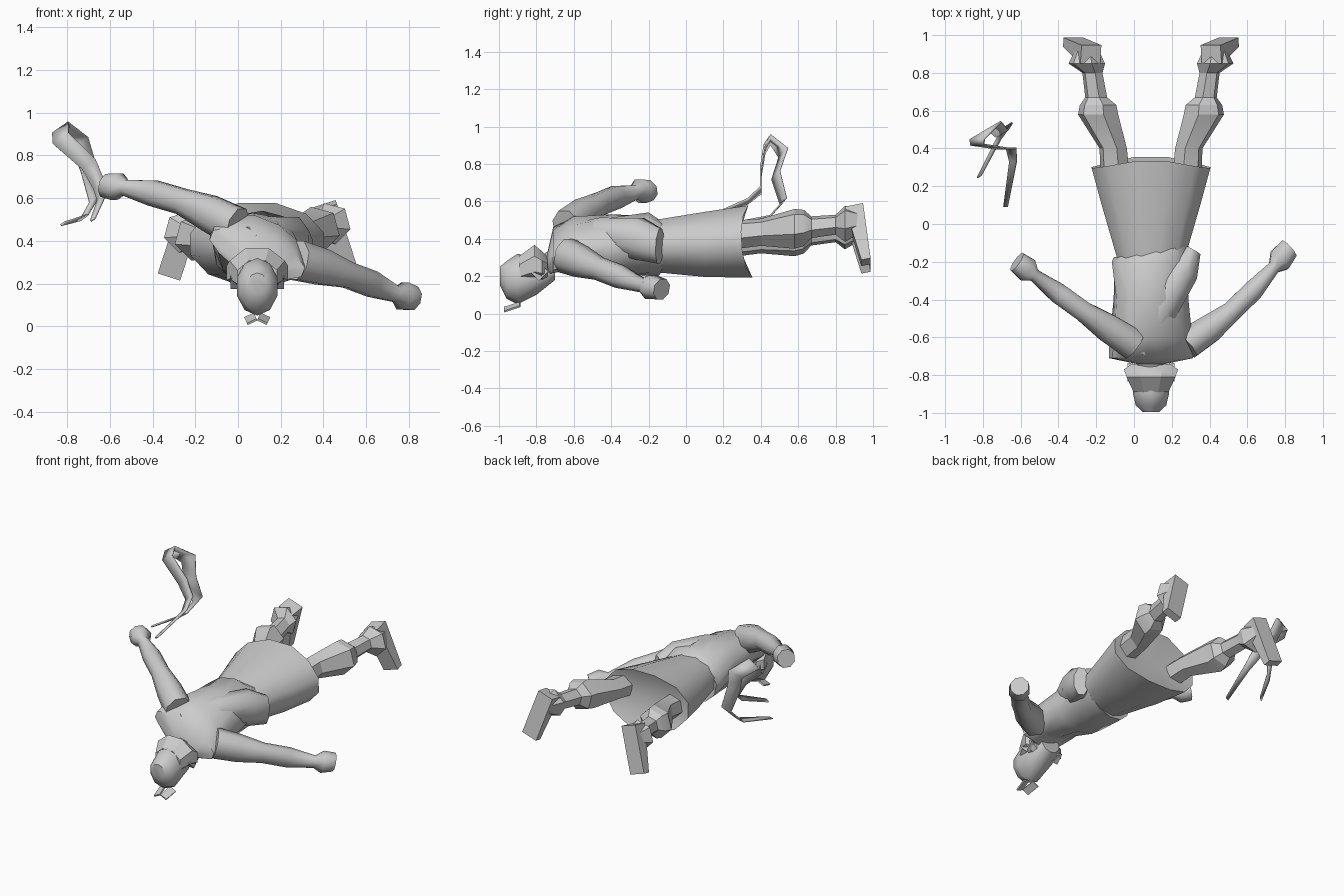
import bpy, bmesh, math
from mathutils import Vector, Matrix

cube = bpy.data.objects.get("Cube")
if cube:
    bpy.data.objects.remove(cube, do_unlink=True)

COLOUR = (0.6, 0.6, 0.6, 1)
grey = bpy.data.materials.new("plain grey")
grey.use_nodes = True
grey.diffuse_color = COLOUR
grey.node_tree.nodes["Principled BSDF"].inputs["Base Color"].default_value = COLOUR

MIDDLE = 0.09  # x of the body's centre line
UP = Vector((0, 0, 1))
ACROSS = Vector((1, 0, 0))
BACK = Vector((0, 1, 0))


def finish(name, bm, sharp=45):
    bmesh.ops.recalc_face_normals(bm, faces=bm.faces)
    mesh = bpy.data.meshes.new(name)
    bm.to_mesh(mesh)
    bm.free()
    part = bpy.data.objects.new(name, mesh)
    bpy.context.collection.objects.link(part)
    mesh.materials.append(grey)
    bpy.ops.object.select_all(action="DESELECT")
    part.select_set(True)
    bpy.context.view_layer.objects.active = part
    bpy.ops.object.shade_smooth_by_angle(angle=math.radians(sharp))
    return part


def station(y, z, width, height, roll=0, x=MIDDLE):
    """One oval cross-section; width and height are half sizes."""
    return Vector((x, y, z)), width, height, math.radians(roll)


def loft(name, stations, sides, follow=False, hollow=0, sharp=45):
    """Joins oval cross-sections; follow turns them to face along the path."""
    bm = bmesh.new()
    direction = stations[-1][0] - stations[0][0]
    across, up = ACROSS, UP
    if follow:
        across = direction.cross(UP).normalized()
        up = across.cross(direction).normalized()
    rings = []
    for centre, width, height, roll in stations:
        ring = []
        for k in range(sides):
            angle = math.tau * (k + 0.5) / sides
            flat = Vector((width * math.cos(angle), height * math.sin(angle)))
            flat.rotate(Matrix.Rotation(roll, 2))
            ring.append(bm.verts.new(centre + across * flat.x + up * flat.y))
        rings.append(ring)
    for near, far in zip(rings, rings[1:]):
        for k in range(sides):
            bm.faces.new((near[k - 1], near[k], far[k], far[k - 1]))
    bm.faces.new(rings[0])
    # The last end is a fan that can be pushed inwards
    hub = bm.verts.new(stations[-1][0] - direction.normalized() * hollow)
    for k in range(sides):
        bm.faces.new((rings[-1][k - 1], rings[-1][k], hub))
    return finish(name, bm, sharp)


def block(name, centre, size, tip=0, lean=0, taper=1):
    """A box whose lower end is thinned from front to back."""
    bm = bmesh.new()
    bmesh.ops.create_cube(bm, size=1)
    for v in bm.verts:
        if v.co.z < 0:
            v.co.y *= taper
    turn = (Matrix.Rotation(math.radians(lean), 4, "Y")
            @ Matrix.Rotation(math.radians(tip), 4, "X"))
    bm.transform(Matrix.Translation(centre) @ turn @ Matrix.Diagonal((*size, 1)))
    return finish(name, bm, sharp=20)


# Torso, rolled so that the right shoulder is raised
torso = loft("torso", [
    station(y=-0.8, z=0.24, width=0.07, height=0.06),
    station(y=-0.74, z=0.27, width=0.08, height=0.06, roll=-10),
    station(y=-0.71, z=0.34, width=0.24, height=0.09, roll=-22),
    station(y=-0.6, z=0.38, width=0.23, height=0.13, roll=-22),
    station(y=-0.4, z=0.36, width=0.2, height=0.17, roll=-10),
    station(y=-0.2, z=0.37, width=0.21, height=0.17, roll=10),
    station(y=-0.13, z=0.35, width=0.2, height=0.15, roll=10),
], sides=12, hollow=0.05)
for v in torso.data.vertices:
    if v.co.y > -0.15:
        v.co.y += 0.15 * (v.co.x - 0.2)

# Fold of cloth crossing the back to the left hip
loft("back_fold", [
    station(x=0.02, y=-0.68, z=0.4, width=0.08, height=0.07),
    station(x=0.14, y=-0.45, z=0.43, width=0.1, height=0.09),
    station(x=0.25, y=-0.25, z=0.4, width=0.1, height=0.12),
    station(x=0.31, y=-0.14, z=0.36, width=0.05, height=0.1),
], sides=8, follow=True, sharp=60)

# Skirt, flaring to a hem that curves back in the middle
skirt = loft("skirt", [
    station(y=-0.2, z=0.36, width=0.18, height=0.14),
    station(y=0.1, z=0.37, width=0.27, height=0.18),
    station(y=0.33, z=0.385, width=0.325, height=0.2),
], sides=12, hollow=0.06)
for v in skirt.data.vertices:
    if v.co.y > 0.3:
        v.co.y += 0.03 - 0.2 * abs(v.co.x - MIDDLE) + 0.06 * (0.4 - v.co.z)

# Head with a flared hair edge
loft("head", [
    station(y=-0.995, z=0.2, width=0.045, height=0.05),
    station(y=-0.96, z=0.18, width=0.085, height=0.1),
    station(y=-0.9, z=0.185, width=0.1, height=0.135),
    station(y=-0.8, z=0.2, width=0.1, height=0.1),
    station(y=-0.7, z=0.24, width=0.07, height=0.06),
], sides=10)
loft("hair", [
    station(y=-0.89, z=0.23, width=0.1, height=0.085),
    station(y=-0.81, z=0.265, width=0.14, height=0.11),
    station(y=-0.77, z=0.25, width=0.155, height=0.09),
    station(y=-0.74, z=0.24, width=0.11, height=0.07),
], sides=8, sharp=30)


def arm(name, shoulder, wrist, fist, bow):
    """Thickness swells at the forearm, and the fist closes the end."""
    shoulder, wrist, fist = Vector(shoulder), Vector(wrist), Vector(fist)
    thickness = (0.1, 0.09, 0.065, 0.065, 0.04)
    stations = []
    for i, thick in enumerate(thickness):
        t = i / (len(thickness) - 1)
        centre = shoulder.lerp(wrist, t) + Vector(bow) * math.sin(math.pi * t)
        stations.append((centre, thick * 0.9, thick, 0))
    stations.append((wrist.lerp(fist, 0.4), 0.07, 0.07, 0))
    stations.append((fist, 0.06, 0.06, 0))
    loft(name, stations, sides=8, follow=True, sharp=60)


arm("right_arm", (0, -0.64, 0.46), (-0.53, -0.27, 0.65), (-0.62, -0.2, 0.66),
    bow=(0, -0.01, 0.03))
arm("left_arm", (0.27, -0.64, 0.31), (0.74, -0.23, 0.15), (0.82, -0.13, 0.13),
    bow=(0.01, -0.03, 0.01))

# Paired parts: ears, whiskers, and legs with flared knee and ankle cuffs
for side, s, lift in (("left", 1, 0.04), ("right", -1, 0)):
    block(side + "_ear", (MIDDLE + s * 0.11, -0.785, 0.225), (0.03, 0.07, 0.07), tip=45)
    block(side + "_whisker", (MIDDLE + s * 0.03, -0.93, 0.035), (0.05, 0.09, 0.01),
          tip=20, lean=s * 25)

    def leg(out, y, thick):
        rise = 0.38 + lift + 0.1 * (y - 0.25)
        return station(x=MIDDLE + s * out, y=y, z=rise, width=thick,
                       height=thick, roll=s * 15)

    loft(side + "_leg", [
        leg(out=0.19, y=0.25, thick=0.08),
        leg(out=0.2, y=0.4, thick=0.075),
        leg(out=0.28, y=0.58, thick=0.11),
        leg(out=0.28, y=0.63, thick=0.1),
        leg(out=0.29, y=0.67, thick=0.06),
        leg(out=0.31, y=0.8, thick=0.055),
        leg(out=0.34, y=0.85, thick=0.1),
        leg(out=0.34, y=0.93, thick=0.06),
    ], sides=6, sharp=25)
    block(side + "_foot", (MIDDLE + s * 0.365, 0.93, 0.38 + lift), (0.11, 0.1, 0.31),
          tip=12, lean=-s * 18, taper=0.5)

# Loose looped strap, widest at the top of the loop
path = [
    (-0.68, 0.09, 0.5), (-0.64, 0.33, 0.6), (-0.65, 0.4, 0.66), (-0.7, 0.4, 0.76),
    (-0.83, 0.42, 0.88), (-0.83, 0.45, 0.93), (-0.74, 0.52, 0.86),
    (-0.7, 0.48, 0.74), (-0.67, 0.52, 0.6), (-0.72, 0.44, 0.51), (-0.82, 0.25, 0.48),
]
bm = bmesh.new()
edges = []
for i, point in enumerate(path):
    half = 0.01 + 0.028 * math.sin(math.pi * i / (len(path) - 1))
    twist = 0.6 if i > len(path) / 2 else 0
    edge = (ACROSS + UP * 0.7 + BACK * twist) * half
    edges.append([bm.verts.new(Vector(point) + edge * k) for k in (-1, 1)])
for near, far in zip(edges, edges[1:]):
    bm.faces.new((*near, *reversed(far)))
strap = finish("strap", bm, sharp=20)
solid = strap.modifiers.new("thickness", "SOLIDIFY")
solid.thickness = 0.01
solid.offset = 0
